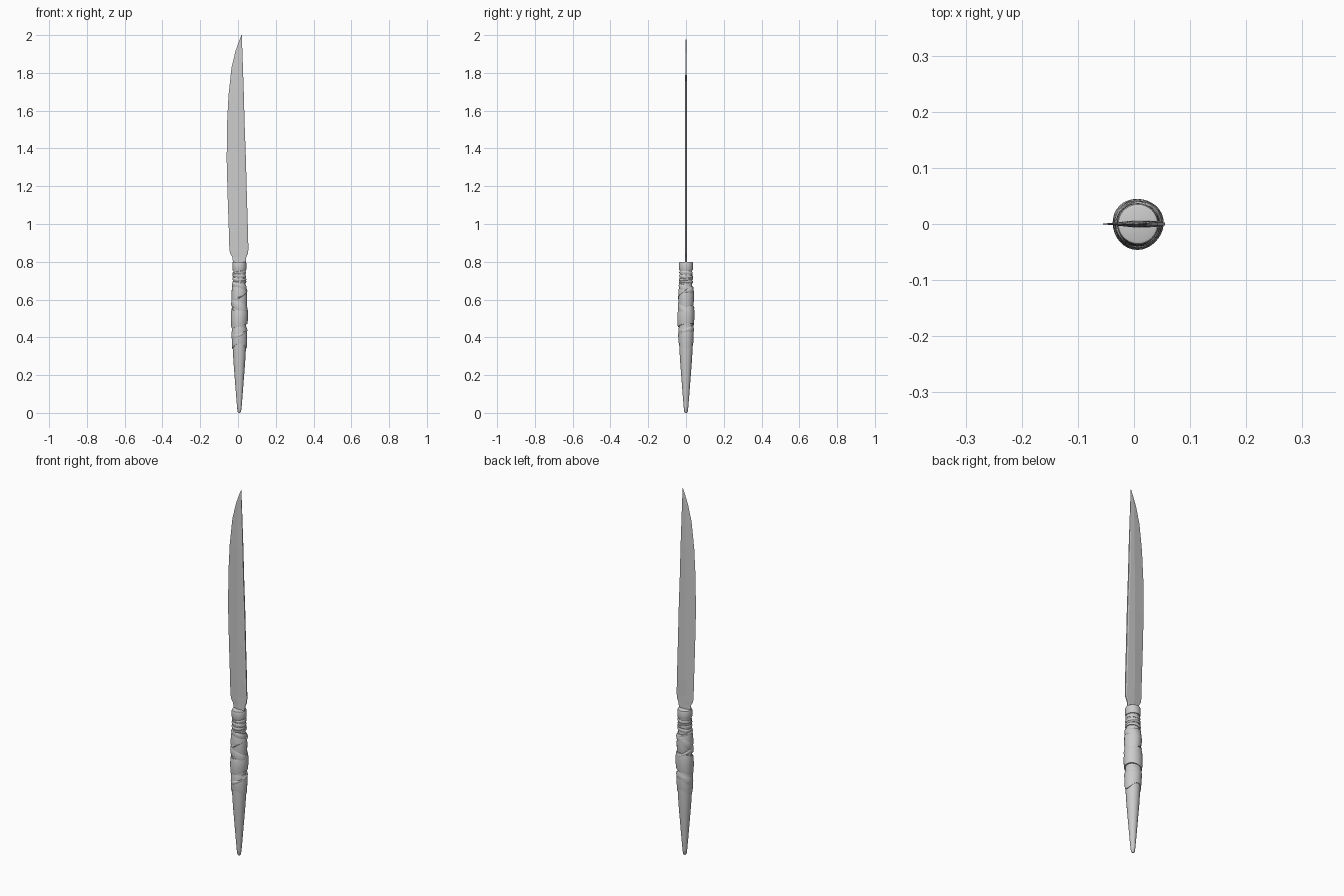
import bpy, bmesh
from math import sin, cos, pi, radians

if "Cube" in bpy.data.objects:
    bpy.data.objects.remove(bpy.data.objects["Cube"])

CX = 0.007  # handle axis
SEG = 32


def finish(name, rings, closed_caps=True, smooth=True):
    """Skin a stack of equal-length vertex rings into an object."""
    bm = bmesh.new()
    vs = [[bm.verts.new(p) for p in ring] for ring in rings]
    n = len(vs[0])
    for a, b in zip(vs, vs[1:]):
        for i in range(n):
            j = (i + 1) % n
            bm.faces.new((a[i], a[j], b[j], b[i]))
    if closed_caps:
        bm.faces.new(vs[0][::-1])
        bm.faces.new(vs[-1])
    bmesh.ops.recalc_face_normals(bm, faces=bm.faces)
    mesh = bpy.data.meshes.new(name)
    bm.to_mesh(mesh)
    bm.free()
    ob = bpy.data.objects.new(name, mesh)
    bpy.context.collection.objects.link(ob)
    bpy.ops.object.select_all(action='DESELECT')
    ob.select_set(True)
    bpy.context.view_layer.objects.active = ob
    if smooth:
        bpy.ops.object.shade_smooth_by_angle(angle=radians(35))
    return ob


def lathe(name, profile):
    """Revolve (radius, z) points about the handle axis."""
    return finish(name, [[(CX + r * cos(2 * pi * i / SEG), r * sin(2 * pi * i / SEG), z)
                          for i in range(SEG)] for r, z in profile])


def band(name, z0, z1, r, tilt0, tilt1, phase, lobes=1):
    """Bulging wrap whose lower and upper edges slope around the handle."""
    section = [(0, 0.74), (0, 0.93), (0.15, 0.97), (0.5, 1.0),
               (0.85, 0.97), (1, 0.91), (1, 0.74)]
    rings = []
    for t, k in section:
        ring = []
        for i in range(SEG):
            a = 2 * pi * i / SEG
            lo = z0 + tilt0 * cos(lobes * (a - phase))
            hi = z1 + tilt1 * cos(a - phase - 0.8)
            rr = r * k * (1 + 0.02 * sin(3 * a + phase))
            ring.append((CX + rr * cos(a), rr * sin(a), lo + t * (hi - lo)))
        rings.append(ring)
    return finish(name, rings)


# Blade: z, cutting edge x, spine x, half thickness
stations = [
    (0.790, -0.026, 0.040, 0.0050), (0.825, -0.030, 0.044, 0.0045),
    (0.845, -0.042, 0.053, 0.0045), (0.870, -0.046, 0.055, 0.0045),
    (0.950, -0.048, 0.053, 0.0062), (1.150, -0.055, 0.047, 0.0062),
    (1.340, -0.060, 0.042, 0.0060), (1.530, -0.058, 0.035, 0.0058),
    (1.685, -0.050, 0.031, 0.0052), (1.830, -0.034, 0.026, 0.0035),
    (1.920, -0.012, 0.023, 0.0025), (1.970, 0.006, 0.021, 0.0016),
    (2.000, 0.0185, 0.0205, 0.0005)]
blade = []
for z, e, s, h in stations:
    m = max(0.0, e + 0.45 * (s - e))  # ridge line
    blade.append([(e, 0, z), (m, -h, z), (s - 0.08 * (s - e), -h * 0.9, z), (s, -h * 0.5, z),
                  (s, h * 0.5, z), (s - 0.08 * (s - e), h * 0.9, z), (m, h, z)])
finish("blade", blade, smooth=False)

# Handle core with tapering pommel spike
lathe("handle_core", [(0.004, 0.0), (0.009, 0.006), (0.012, 0.03), (0.017, 0.09),
                      (0.024, 0.18), (0.031, 0.27), (0.036, 0.36), (0.036, 0.45),
                      (0.036, 0.62), (0.032, 0.68), (0.032, 0.77)])

# Metal collar under the blade
lathe("collar", [(0.030, 0.752), (0.035, 0.754), (0.037, 0.760), (0.037, 0.792),
                 (0.035, 0.798), (0.030, 0.800)])

# Broad leather wraps
band("lower_wrap", 0.355, 0.462, 0.041, 0.014, 0.010, pi / 2, 2).data.update()
band("middle_wrap", 0.462, 0.555, 0.0455, 0.012, 0.014, 0.5)
band("upper_wrap", 0.565, 0.662, 0.0415, 0.014, 0.008, 2.6)

# Narrow slanted straps crossing the wraps
for i, (z, w, r, tilt, ph) in enumerate([(0.425, 0.030, 0.0425, 0.020, 0.4),
                                         (0.560, 0.034, 0.0435, 0.022, 3.0),
                                         (0.625, 0.026, 0.0425, 0.026, 0.2),
                                         (0.668, 0.022, 0.0395, 0.012, 3.4)]):
    band(f"cross_strap_{i + 1}", z - w / 2, z + w / 2, r, tilt, tilt, ph)

# Thin cord turns below the collar
for i, z in enumerate((0.692, 0.708, 0.724, 0.741)):
    band(f"cord_{i + 1}", z - 0.007, z + 0.007, 0.0375 - 0.0005 * i, 0.004, 0.004, i * 1.7)
